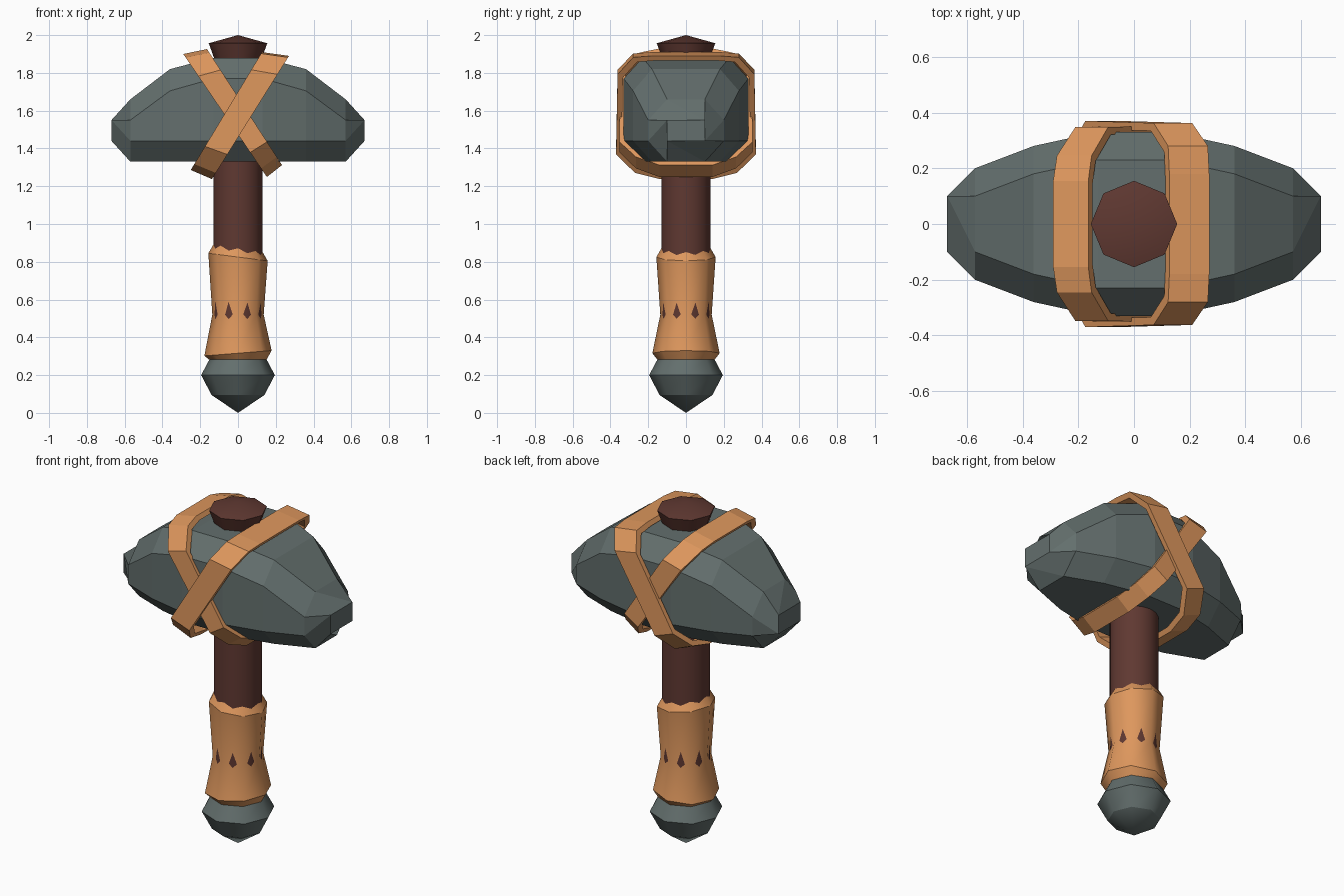
import bpy, bmesh, math

if "Cube" in bpy.data.objects:
    bpy.data.objects.remove(bpy.data.objects["Cube"])


def material(name, rgb):
    m = bpy.data.materials.new(name)
    m.diffuse_color = (*rgb, 1)
    m.use_nodes = True
    m.node_tree.nodes["Principled BSDF"].inputs["Base Color"].default_value = m.diffuse_color
    return m


STONE = material("grey stone", (0.125, 0.158, 0.153))
WOOD = material("dark brown wood", (0.115, 0.040, 0.031))
LEATHER = material("tan leather", (0.73, 0.31, 0.11))


def finish(bm, name, mat):
    bmesh.ops.recalc_face_normals(bm, faces=bm.faces)
    me = bpy.data.meshes.new(name)
    bm.to_mesh(me)
    bm.free()
    me.materials.append(mat)
    ob = bpy.data.objects.new(name, me)
    bpy.context.collection.objects.link(ob)
    return ob


def bridge(bm, a, b):
    n = len(a)
    return [bm.faces.new((a[i], a[(i + 1) % n], b[(i + 1) % n], b[i])) for i in range(n)]


def lathe(name, mat, rings, sides, soft=()):
    """rings: (radius, z, tilt along x). Rings are hard edges unless listed in soft."""
    bm = bmesh.new()
    loops = []
    for r, z, tilt in rings:
        if r == 0:
            loops.append([bm.verts.new((0, 0, z))])
            continue
        angles = [2 * math.pi * i / sides for i in range(sides)]
        loops.append([bm.verts.new((r * math.cos(a), r * math.sin(a), z + tilt * math.cos(a)))
                      for a in angles])
    for a, b in zip(loops, loops[1:]):
        if len(a) == 1 or len(b) == 1:
            tip, ring = (a[0], b) if len(a) == 1 else (b[0], a)
            for i in range(sides):
                bm.faces.new((tip, ring[i], ring[(i + 1) % sides]))
        else:
            bridge(bm, a, b)
    for f in bm.faces:
        f.smooth = True
    for k, loop in enumerate(loops):
        if len(loop) == 1:
            continue
        if k in (0, len(loops) - 1):
            bm.faces.new(loop)
        if k not in soft:
            for i in range(sides):
                bm.edges.get((loop[i], loop[(i + 1) % sides])).smooth = False
    return finish(bm, name, mat)


# Handle, top cap, pommel and leather grip
lathe("handle", WOOD, [(0.13, 0.25, 0), (0.13, 1.87, 0)], 16)
lathe("handle_cap", WOOD, [(0.12, 1.86, 0), (0.155, 1.957, 0), (0, 2.0, 0)], 8)
lathe("pommel", STONE, [(0, 0, 0), (0.14, 0.095, 0), (0.195, 0.2, 0), (0.15, 0.285, 0)], 8)
lathe("grip", LEATHER, [(0.15, 0.28, 0), (0.178, 0.316, 0.014), (0.136, 0.52, 0),
                        (0.157, 0.825, -0.02), (0.128, 0.875, -0.02)], 8, soft=(2,))

# Stone head: chamfered sections along x, mirrored about x = 0
# section: x, half width, chamfered half width, lower side z, upper side z, top z
SECTIONS = [(0.57, 0.20, 0.10, 1.55, 1.66),
            (0.36, 0.28, 0.18, 1.705, 1.82),
            (0.13, 0.33, 0.23, 1.77, 1.88)]
bm = bmesh.new()
loops = []
for s, order in ((-1, SECTIONS), (1, SECTIONS[::-1])):
    for x, w, t, z1, z2 in order:
        pts = [(-t, 1.33), (t, 1.33), (w, 1.44), (w, z1), (t, z2), (-t, z2), (-w, z1), (-w, 1.44)]
        loops.append([bm.verts.new((s * x, y, z)) for y, z in pts])
for a, b in zip(loops, loops[1:]):
    bridge(bm, a, b)
for s, ring in ((-1, loops[0]), (1, loops[-1])):
    cap = [bm.verts.new((s * 0.67, y, z))
           for y, z in ((-0.1, 1.44), (0.1, 1.44), (0.1, 1.55), (-0.1, 1.55))]
    bm.faces.new(cap)
    for i in range(4):
        j = (i + 1) % 4
        bm.faces.new((cap[i], cap[j], ring[2 * j], ring[2 * i + 1]))
        bm.faces.new((cap[i], ring[2 * i], ring[2 * i + 1]))
finish(bm, "stone_head", STONE)


def strap(name, top_left, top_right, bottom_left, bottom_right, half):
    """Closed band; half profile is (y, fraction of the way down), mirrored in y."""
    bm = bmesh.new()
    prof = half + [(-y, u) for y, u in reversed(half)]

    def ring(a, b, inset):
        out = []
        for y, u in prof:
            k = 1 - inset / 0.35
            y, u = y * k, 0.5 + (u - 0.5) * k
            out.append(bm.verts.new((a[0] + (b[0] - a[0]) * u, y, a[1] + (b[1] - a[1]) * u)))
        return out

    rings = [ring(top_left, bottom_left, 0), ring(top_right, bottom_right, 0),
             ring(top_right, bottom_right, 0.027), ring(top_left, bottom_left, 0.027)]
    for i in range(4):
        bridge(bm, rings[i], rings[(i + 1) % 4])
    finish(bm, name, LEATHER)


# Crossed straps round the head
strap("inner_strap", (-0.29, 1.90), (-0.164, 1.926), (0.153, 1.249), (0.233, 1.312),
      [(0.155, 0), (0.245, 0.03), (0.348, 0.18), (0.352, 0.8), (0.265, 0.93), (0.14, 1)])
strap("outer_strap", (0.127, 1.91), (0.27, 1.89), (-0.25, 1.286), (-0.138, 1.238),
      [(0.18, 0), (0.28, 0.012), (0.362, 0.15), (0.37, 0.8), (0.27, 0.95), (0.14, 1)])
